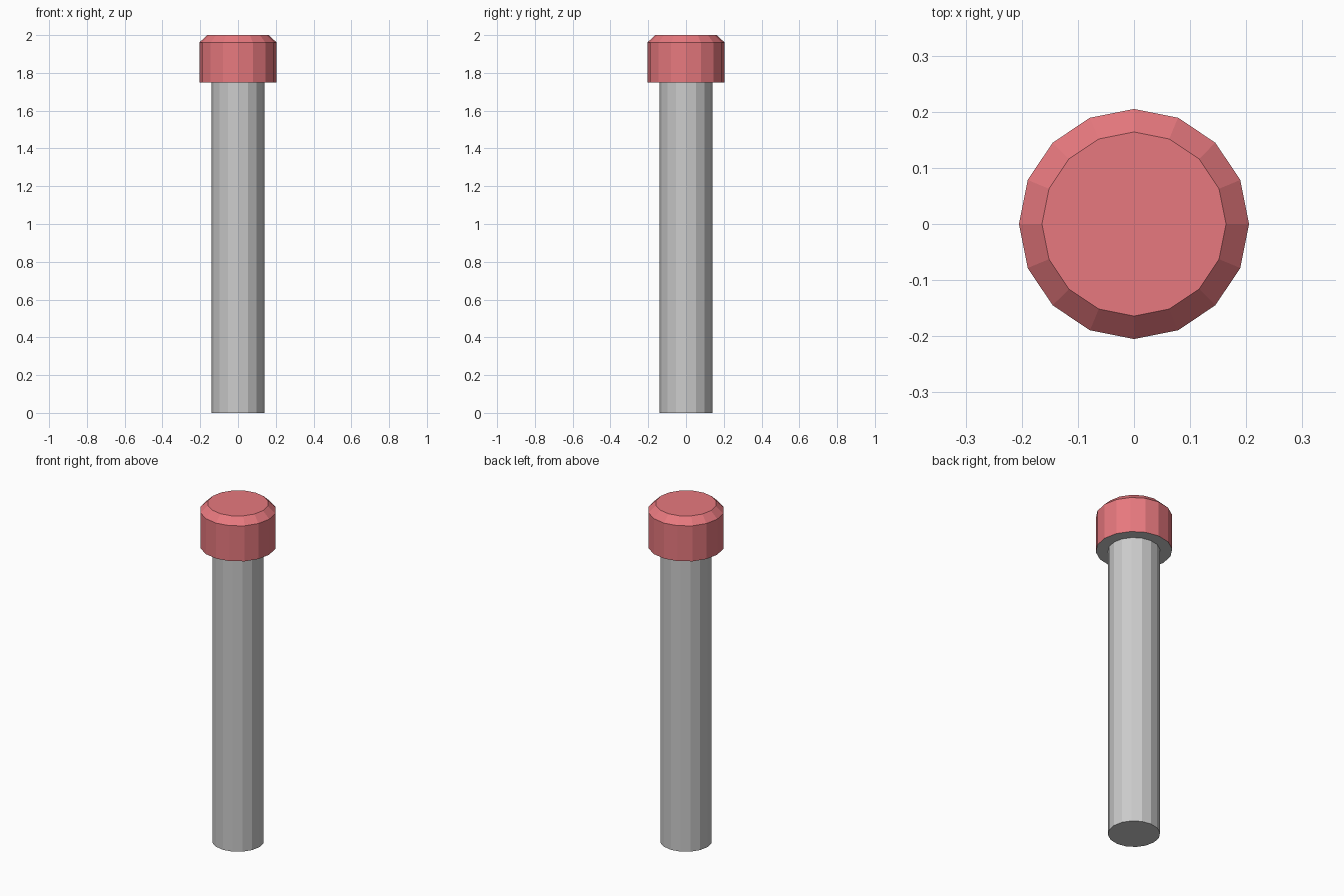
import bpy, bmesh
from math import sin, cos, pi

if "Cube" in bpy.data.objects:
    bpy.data.objects.remove(bpy.data.objects["Cube"])

SIDES = 16


def lathe(name, profile, cap_start=False, cap_end=False):
    """Revolve (radius, z) points, listed bottom to top, into a faceted solid."""
    bm = bmesh.new()
    rings = [[bm.verts.new((r * cos(2 * pi * i / SIDES), r * sin(2 * pi * i / SIDES), z))
              for i in range(SIDES)] for r, z in profile]
    for low, high in zip(rings, rings[1:]):
        for i in range(SIDES):
            j = (i + 1) % SIDES
            bm.faces.new((low[i], low[j], high[j], high[i]))
    if cap_start:
        bm.faces.new(rings[0][::-1])
    if cap_end:
        bm.faces.new(rings[-1])
    mesh = bpy.data.meshes.new(name)
    bm.to_mesh(mesh)
    bm.free()
    obj = bpy.data.objects.new(name, mesh)
    bpy.context.collection.objects.link(obj)
    return obj


# Grey post with the flat ring under the cap
lathe("post", [(0.14, 0), (0.14, 1.75), (0.205, 1.75)], cap_start=True)

# Red cap with a chamfered top edge
cap = lathe("cap", [(0.205, 1.75), (0.205, 1.96), (0.164, 2.0)], cap_end=True)
red = bpy.data.materials.new("red")
red.diffuse_color = (0.8, 0.19, 0.21, 1)
red.use_nodes = True
red.node_tree.nodes["Principled BSDF"].inputs["Base Color"].default_value = red.diffuse_color
cap.data.materials.append(red)
